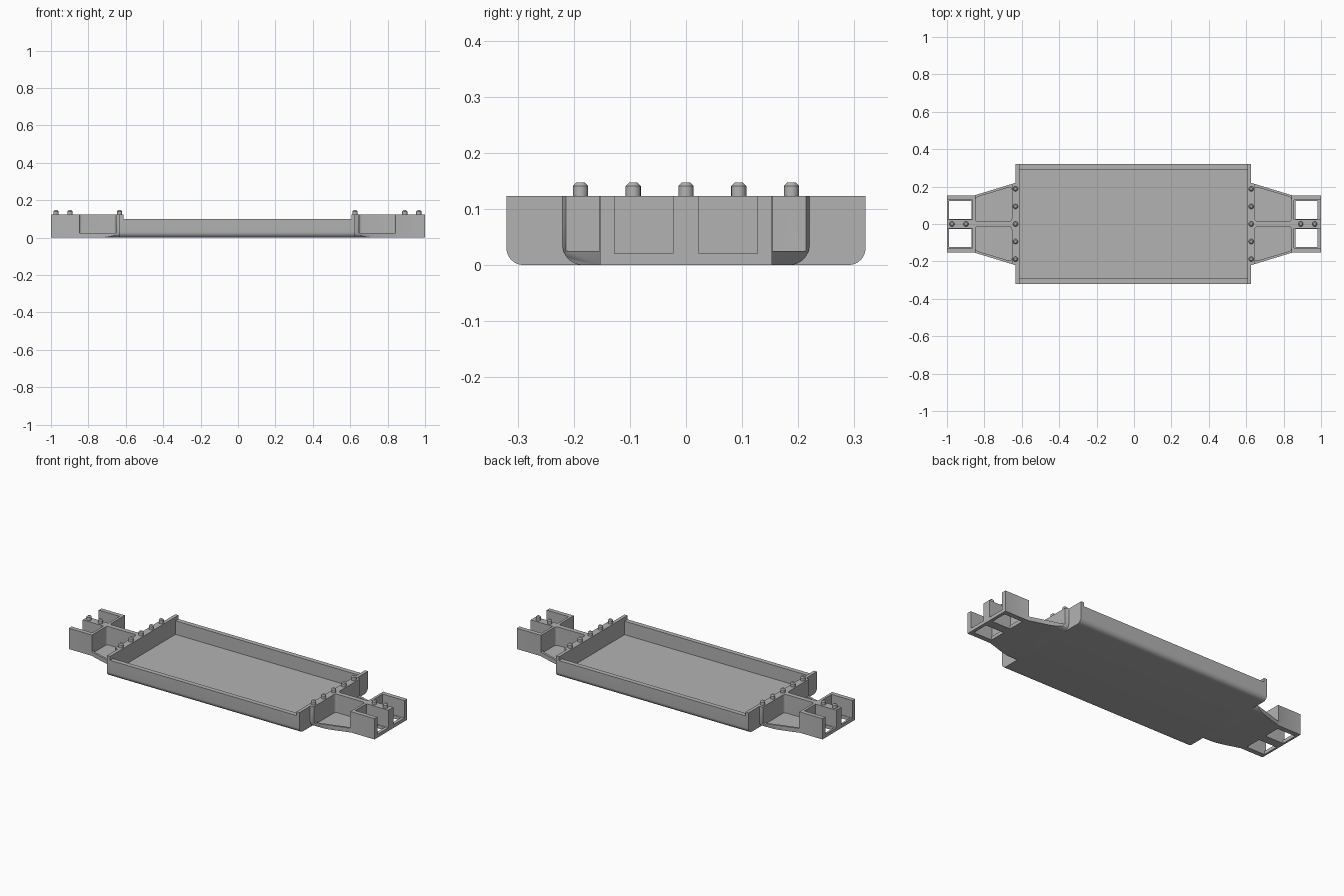
import bpy, bmesh, math
from mathutils import Vector

cube = bpy.data.objects.get("Cube")
if cube:
    bpy.data.objects.remove(cube, do_unlink=True)

grey = bpy.data.materials.new("plain grey")
grey.use_nodes = True
COLOUR = (0.45, 0.45, 0.45, 1)
grey.diffuse_color = COLOUR
grey.node_tree.nodes["Principled BSDF"].inputs["Base Color"].default_value = COLOUR

CENTRE = -0.0035     # the tray sits slightly off the middle
TOP = 0.123          # height of end walls and brackets
RIM = 0.025          # height of the low bracket rim
FLOOR = 0.02


def add_mesh(name, bm):
    bmesh.ops.recalc_face_normals(bm, faces=bm.faces)
    mesh = bpy.data.meshes.new(name)
    bm.to_mesh(mesh)
    bm.free()
    obj = bpy.data.objects.new(name, mesh)
    bpy.context.collection.objects.link(obj)
    mesh.materials.append(grey)
    return obj


def prism(name, points, axis, low, high):
    """Extrude a flat outline along x (outline in y, z) or z (outline in x, y)."""
    bm = bmesh.new()
    place = (lambda p: (low, *p)) if axis == "x" else (lambda p: (*p, low))
    step = Vector((high - low, 0, 0)) if axis == "x" else Vector((0, 0, high - low))
    face = bm.faces.new([bm.verts.new(place(p)) for p in points])
    out = bmesh.ops.extrude_face_region(bm, geom=[face])
    verts = [v for v in out["geom"] if isinstance(v, bmesh.types.BMVert)]
    bmesh.ops.translate(bm, verts=verts, vec=step)
    return add_mesh(name, bm)


def rect(x0, x1, y0, y1):
    return [(x0, y0), (x1, y0), (x1, y1), (x0, y1)]


def mirror_y(points):
    return [(x, -y) for x, y in reversed(points)]


def rounded_base(half, height, radius, steps=8):
    """Cross-section with square top and rounded lower corners."""
    right = []
    for i in range(steps + 1):
        a = math.pi / 2 * i / steps
        right.append((half - radius + radius * math.sin(a), radius - radius * math.cos(a)))
    right.append((half, height))
    return right + [(-y, z) for y, z in reversed(right)]


def fillet(points, corners, radius, steps=5):
    """Round the chosen corners of an outline."""
    out = []
    for i, p in enumerate(points):
        p = Vector(p)
        if i not in corners:
            out.append(tuple(p))
            continue
        a = p + (Vector(points[i - 1]) - p).normalized() * radius
        b = p + (Vector(points[(i + 1) % len(points)]) - p).normalized() * radius
        for k in range(steps + 1):
            t = k / steps
            out.append(tuple(a * (1 - t) ** 2 + p * 2 * t * (1 - t) + b * t * t))
    return out


def boolean(obj, cutter, operation):
    mod = obj.modifiers.new("cut", "BOOLEAN")
    mod.operation, mod.object, mod.solver = operation, cutter, "EXACT"
    bpy.context.view_layer.update()
    graph = bpy.context.evaluated_depsgraph_get()
    mesh = bpy.data.meshes.new_from_object(obj.evaluated_get(graph))
    obj.modifiers.clear()
    obj.data = mesh
    bpy.data.objects.remove(cutter, do_unlink=True)


def finish(obj, mirrored=False):
    if mirrored:
        bm = bmesh.new()
        bm.from_mesh(obj.data)
        bmesh.ops.scale(bm, vec=(-1, 1, 1), verts=bm.verts)
        bmesh.ops.reverse_faces(bm, faces=bm.faces)
        bm.to_mesh(obj.data)
        bm.free()
    obj.location.x += CENTRE
    bpy.ops.object.select_all(action="DESELECT")
    obj.select_set(True)
    bpy.context.view_layer.objects.active = obj
    bpy.ops.object.shade_smooth_by_angle(angle=math.radians(35))


def stud(name, x, y):
    bm = bmesh.new()
    bmesh.ops.create_cone(bm, cap_ends=True, segments=16, radius1=0.0135,
                          radius2=0.0135, depth=0.024)
    rim = [e for e in bm.edges if all(v.co.z > 0 for v in e.verts)]
    bmesh.ops.bevel(bm, geom=rim, offset=0.006, segments=1, affect="EDGES")
    bmesh.ops.translate(bm, verts=bm.verts, vec=(x, y, TOP + 0.012))
    finish(add_mesh(name, bm))


# Tray: trough with rounded lower edges
HALF, WALL, END_IN, END_OUT = 0.32, 0.028, 0.61, 0.63
trough = rounded_base(HALF, 0.1, 0.03)
inner = HALF - WALL
split = len(trough) // 2
outline = (trough[:split] + [(inner, 0.1), (inner, FLOOR), (-inner, FLOOR), (-inner, 0.1)]
           + trough[split:])
finish(prism("tray", outline, "x", -END_IN, END_IN))

for side, label in ((1, "left"), (-1, "right")):
    tip = 1 - side * CENTRE

    # Tall end wall of the tray
    wall = prism(label + "_end_wall", rounded_base(HALF, TOP, 0.03), "x", END_IN, END_OUT)
    finish(wall, side < 0)

    # Bracket body: tapered plan with a rounded base
    half_plan = [(END_OUT, 0.22), (0.645, 0.2155), (0.85, 0.153), (tip, 0.153)]
    bracket = prism(label + "_bracket", half_plan + mirror_y(half_plan), "z", 0, TOP)
    boolean(bracket, prism("cutter", rounded_base(0.22, 0.2, 0.035), "x", 0.6, 1.1),
            "INTERSECT")

    # Tapered bays, open above the low rim, and open-ended boxes with floor holes
    opening = fillet([(0.65, 0.014), (0.845, 0.014), (0.845, 0.3), (0.65, 0.3)], {0, 1}, 0.016)
    bay = fillet([(0.65, 0.014), (0.845, 0.014), (0.845, 0.142), (0.65, 0.2)],
                 {0, 1, 2, 3}, 0.016)
    box = rect(0.86, 1.1, 0.023, 0.127)
    hole = rect(0.866, 0.985, 0.026, 0.124)
    cuts = ((opening, RIM, 0.2), (bay, 0.014, 0.15), (box, FLOOR, 0.2), (hole, -0.1, 0.1))
    for points, low, high in cuts:
        for shape in (points, mirror_y(points)):
            boolean(bracket, prism("cutter", shape, "z", low, high), "DIFFERENCE")
    finish(bracket, side < 0)

    # Locating studs
    for i in range(5):
        stud(f"{label}_row_stud_{i + 1}", side * END_OUT, (i - 2) * 0.094)
    for i, x in enumerate((0.895, 0.97)):
        stud(f"{label}_tip_stud_{i + 1}", side * x, 0)
